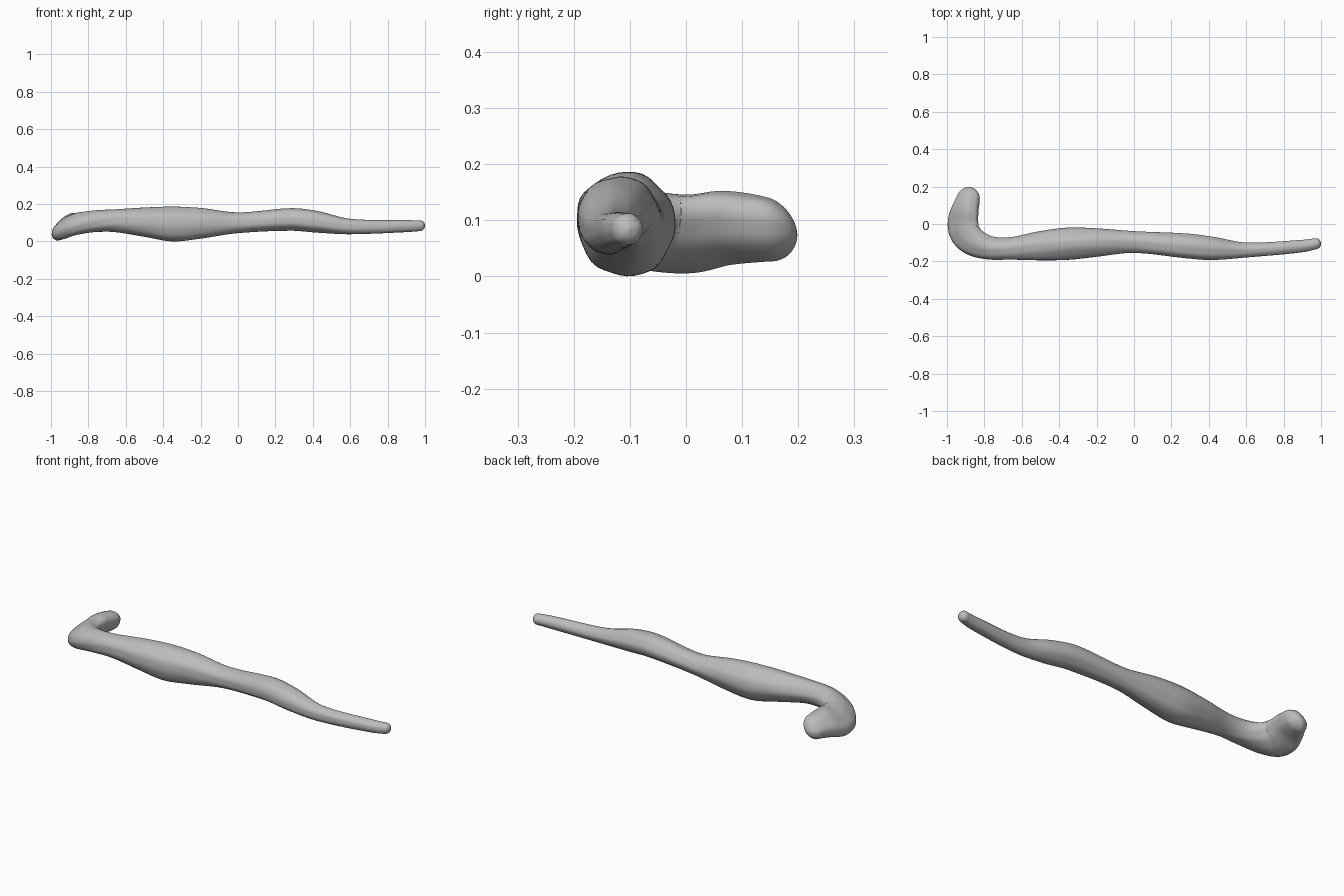
import bpy
import bmesh
from math import sin, cos, pi, radians, sqrt
from mathutils import Vector

default_cube = bpy.data.objects.get("Cube")
if default_cube:
    bpy.data.objects.remove(default_cube, do_unlink=True)

SIDES = 40
STEPS_PER_SPAN = 9
UP = Vector((0, 0, 1))

# Cross-sections from shaft tip to handle end:
# centre x, y, z, half width, half height, roll in degrees
SECTIONS = [
    (1, -.1, .085, .027, .027, 0),
    (.9, -.118, .082, .033, .032, 0),
    (.6, -.14, .08, .04, .041, 0),
    (.42, -.132, .106, .062, .058, 0),
    (.28, -.118, .118, .066, .06, 0),
    (0, -.098, .1, .058, .055, 0),
    (-.2, -.1, .097, .076, .082, 0),
    (-.35, -.106, .093, .086, .093, 0),
    (-.5, -.118, .103, .078, .078, 0),
    (-.66, -.132, .111, .06, .06, 0),
    (-.77, -.128, .107, .063, .058, 12),
    (-.86, -.094, .094, .08, .056, 25),
    (-.905, -.045, .08, .094, .051, 35),
    (-.915, .01, .077, .095, .05, 37),
    (-.905, .07, .087, .084, .052, 37),
    (-.887, .13, .086, .07, .05, 40),
    (-.87, .197, .078, .057, .038, 45),
]


def centre(row):
    return Vector(row[:3])


def smooth_rows(rows):
    """Hermite interpolation of every section value along the path length."""
    dist = [0.0]
    for a, b in zip(rows, rows[1:]):
        dist.append(dist[-1] + (centre(b) - centre(a)).length)
    last = len(rows) - 1

    def slope(i, k):
        lo, hi = max(i - 1, 0), min(i + 1, last)
        return (rows[hi][k] - rows[lo][k]) / (dist[hi] - dist[lo])

    result = []
    for i in range(last):
        span = dist[i + 1] - dist[i]
        # finer steps in the two end spans keep the caps round
        steps = STEPS_PER_SPAN * (3 if i in (0, last - 1) else 1)
        for s in range(steps + (i == last - 1)):
            t = s / steps
            h = t * t * (3 - 2 * t)
            m0 = t * (1 - t) ** 2 * span
            m1 = t * t * (t - 1) * span
            result.append([
                rows[i][k] * (1 - h) + rows[i + 1][k] * h
                + slope(i, k) * m0 + slope(i + 1, k) * m1
                for k in range(len(rows[i]))
            ])
    return result


def rounding(d, radius):
    """Scale that closes an end into a rounded cap."""
    return max(sqrt(max(0, 1 - (1 - min(d / radius, 1)) ** 2)), .02)


def build_stick(name, material):
    rows = smooth_rows(SECTIONS)
    points = [centre(r) for r in rows]
    bm = bmesh.new()
    rings = []
    for i, row in enumerate(rows):
        tangent = points[min(i + 1, len(rows) - 1)] - points[max(i - 1, 0)]
        tangent.z = 0
        side = tangent.cross(UP).normalized()
        scale = (rounding((points[i] - points[0]).length, .025)
                 * rounding((points[i] - points[-1]).length, .05))
        half_w, half_h, roll = row[3] * scale, row[4] * scale, radians(row[5])
        ring = []
        for j in range(SIDES):
            a = 2 * pi * j / SIDES
            # shallow wood ridges that wander along the length
            drift = .8 * sin(5 * row[0]) + row[1]
            ridge = 1 + .018 * cos(5 * a + drift) + .01 * cos(9 * a - 2 * drift)
            u, v = half_w * cos(a) * ridge, half_h * sin(a) * ridge
            across = u * cos(roll) - v * sin(roll)
            height = u * sin(roll) + v * cos(roll)
            ring.append(bm.verts.new(points[i] + side * across + UP * height))
        rings.append(ring)

    # skin between rings and close both ends
    for r0, r1 in zip(rings, rings[1:]):
        for j in range(SIDES):
            k = (j + 1) % SIDES
            bm.faces.new((r0[j], r0[k], r1[k], r1[j]))
    bm.faces.new(rings[0])
    bm.faces.new(rings[-1])
    bmesh.ops.recalc_face_normals(bm, faces=bm.faces[:])

    mesh = bpy.data.meshes.new(name)
    bm.to_mesh(mesh)
    bm.free()
    mesh.materials.append(material)
    mesh.shade_smooth()
    stick = bpy.data.objects.new(name, mesh)
    bpy.context.collection.objects.link(stick)
    return stick


# Plain grey surface
grey = bpy.data.materials.new("plain_grey")
grey.use_nodes = True
grey.diffuse_color = (.5, .5, .5, 1)
grey.node_tree.nodes["Principled BSDF"].inputs["Base Color"].default_value = (.5, .5, .5, 1)

build_stick("walking_stick", grey)
